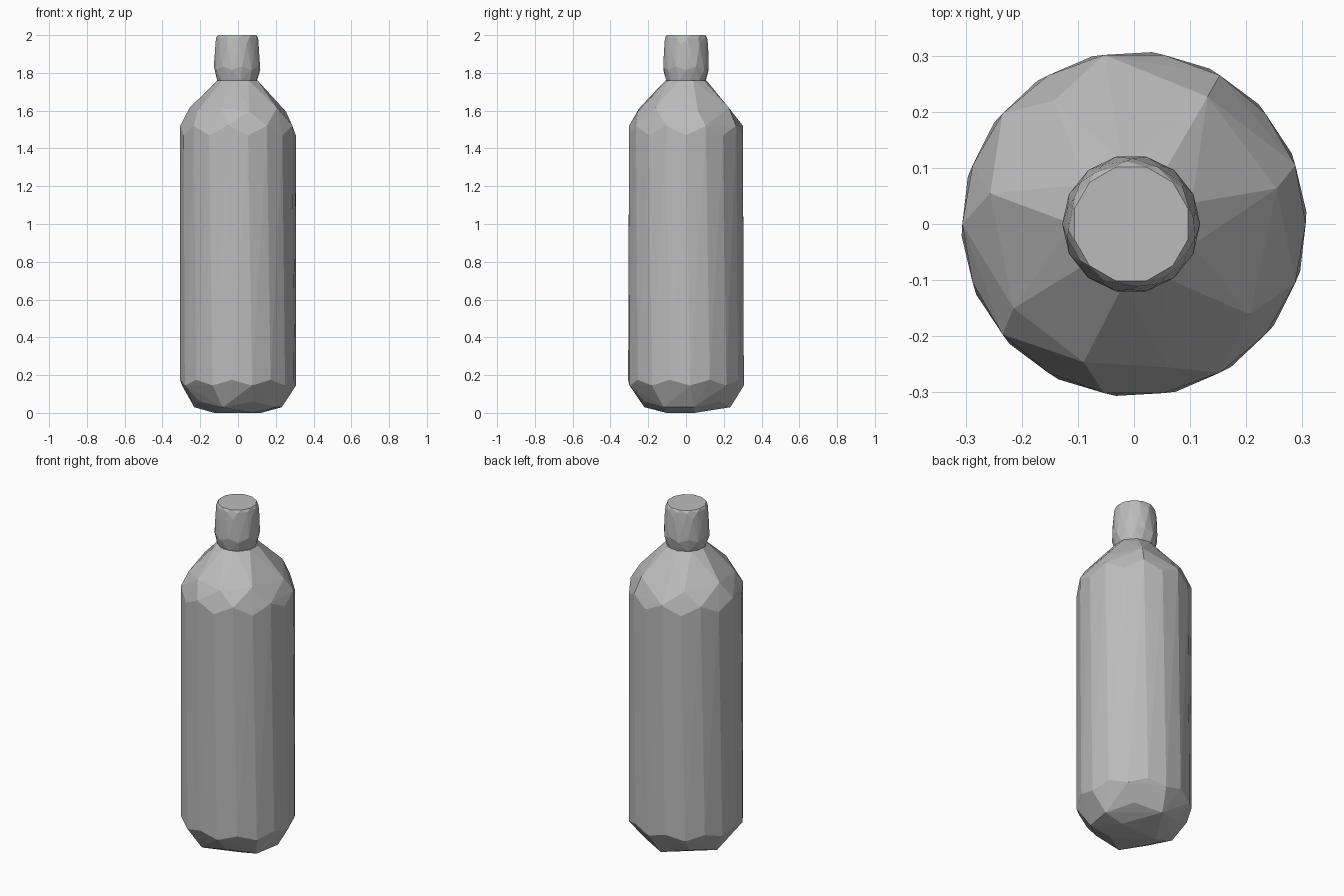
import bpy
import bmesh
from math import sin, cos, radians

cube = bpy.data.objects.get("Cube")
if cube:
    bpy.data.objects.remove(cube, do_unlink=True)

grey = bpy.data.materials.new("plain_grey")
grey.use_nodes = True
grey.diffuse_color = (0.5, 0.5, 0.5, 1)
grey.node_tree.nodes["Principled BSDF"].inputs["Base Color"].default_value = (0.5, 0.5, 0.5, 1)


def even(count, start=0):
    """Evenly spaced angles in degrees."""
    return [start + 360 * i / count for i in range(count)]


def faceted(name, rings, center=(0, 0)):
    """Flat-faced convex shell through rings of (angles, radius, height, zigzag)."""
    bm = bmesh.new()
    for angles, radius, height, zigzag in rings:
        for i, angle in enumerate(angles):
            a = radians(angle)
            z = height + (zigzag if i % 2 else -zigzag)
            bm.verts.new((center[0] + radius * cos(a), center[1] + radius * sin(a), z))
    hull = bmesh.ops.convex_hull(bm, input=bm.verts)
    loose = {g for g in hull["geom_interior"] + hull["geom_unused"]
             if isinstance(g, bmesh.types.BMVert)}
    bmesh.ops.delete(bm, geom=list(loose), context="VERTS")
    bmesh.ops.dissolve_limit(bm, angle_limit=radians(1), verts=bm.verts, edges=bm.edges)
    bmesh.ops.recalc_face_normals(bm, faces=bm.faces)
    mesh = bpy.data.meshes.new(name)
    bm.to_mesh(mesh)
    bm.free()
    mesh.materials.append(grey)
    obj = bpy.data.objects.new(name, mesh)
    bpy.context.collection.objects.link(obj)
    return obj


# Bottle body: rounded base, straight wall, irregular faceted shoulder
shoulder = [14, 60, 123, 168, 215, 250, 283, 322]
faceted("bottle_body", [
    (even(5, 20), 0.13, 0.008, 0.008),
    (even(9, 10), 0.235, 0.045, 0.015),
    (even(18, 4), 0.308, 0.16, 0.015),
    (even(18, 0), 0.306, 1.495, 0.025),
    (shoulder, 0.262, 1.605, 0.01),
    (even(9, 20), 0.11, 1.76, 0),
])

# Narrow neck joining the shoulder to the cap
faceted("bottle_neck", [
    (even(10), 0.09, 1.72, 0),
    (even(10), 0.09, 1.8, 0),
], (-0.005, 0))

# Screw cap: slightly bulged, with a chamfered rim
faceted("bottle_cap", [
    (even(12, 10), 0.107, 1.76, 0),
    (even(14), 0.123, 1.825, 0.01),
    (even(14, 12), 0.117, 1.93, 0.02),
    (even(12, 5), 0.112, 1.985, 0),
    (even(12, 15), 0.105, 2.0, 0),
], (-0.005, 0))
